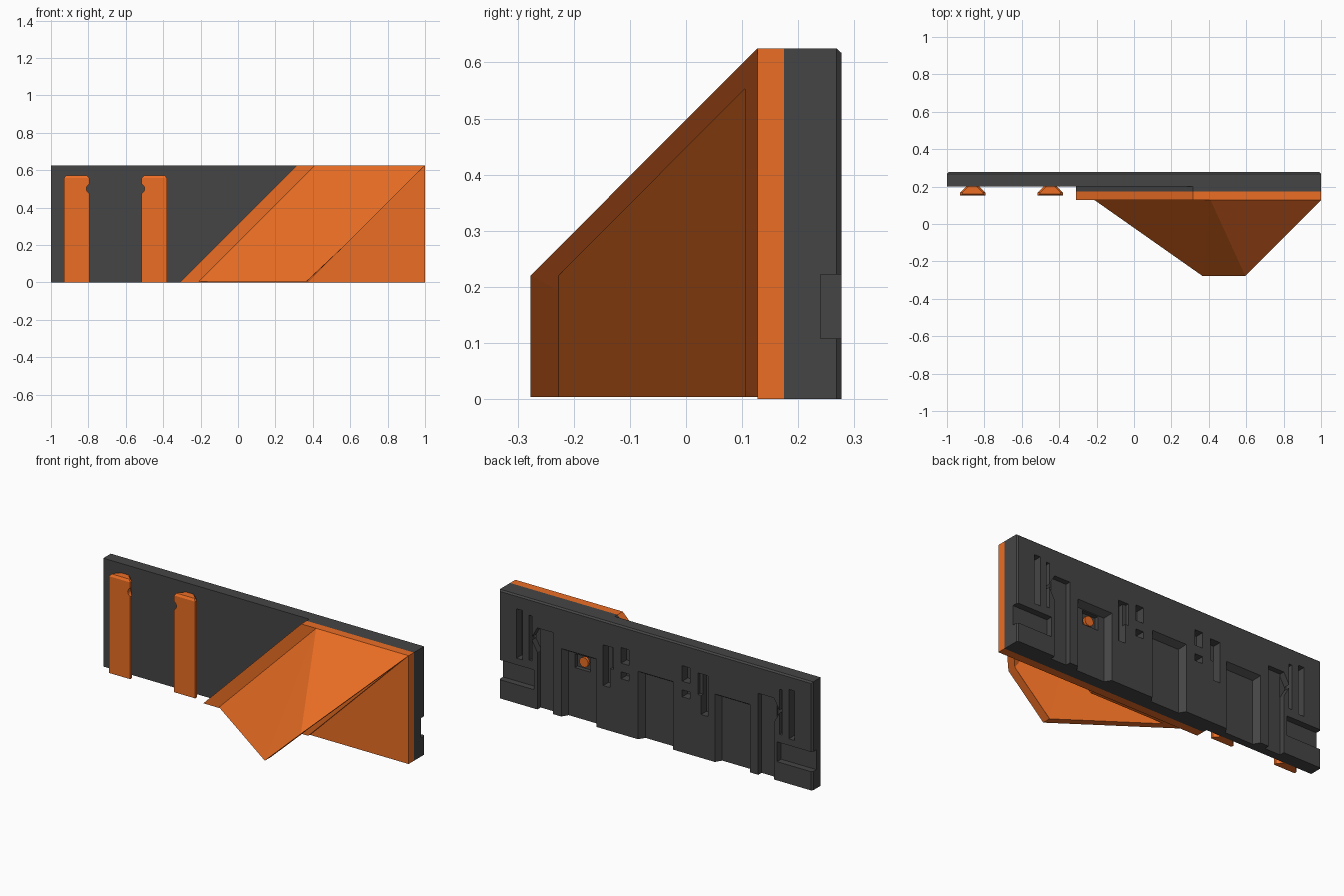
import bpy, bmesh
from mathutils import Vector, Matrix

if "Cube" in bpy.data.objects:
    bpy.data.objects.remove(bpy.data.objects["Cube"])


def material(name, rgb):
    m = bpy.data.materials.new(name)
    m.diffuse_color = (*rgb, 1)
    m.use_nodes = True
    m.node_tree.nodes["Principled BSDF"].inputs["Base Color"].default_value = m.diffuse_color
    return m


ORANGE = material("orange", (0.83, 0.155, 0.018))
DARK = material("dark_grey", (0.06, 0.06, 0.06))


def make(name, bm, mat):
    bmesh.ops.recalc_face_normals(bm, faces=bm.faces)
    me = bpy.data.meshes.new(name)
    bm.to_mesh(me)
    bm.free()
    ob = bpy.data.objects.new(name, me)
    bpy.context.collection.objects.link(ob)
    me.materials.append(mat)
    return ob


def hull(bm, pts):
    """Add the convex solid around a few points."""
    vs = [bm.verts.new(p) for p in pts]
    bmesh.ops.convex_hull(bm, input=vs)
    bmesh.ops.dissolve_limit(bm, angle_limit=0.01, verts=vs, edges=list({e for v in vs for e in v.link_edges}))


def solid(name, pts, mat):
    bm = bmesh.new()
    hull(bm, pts)
    return make(name, bm, mat)


def slab(outline, y0, y1):
    """Points of an x-z outline extruded along y."""
    return [(x, y, z) for y in (y0, y1) for x, z in outline]


def cut(target, cutter):
    mod = target.modifiers.new("cut", "BOOLEAN")
    mod.object = cutter
    mod.solver = "EXACT"
    mod.use_self = True
    bpy.context.view_layer.objects.active = target
    bpy.ops.object.modifier_apply(modifier=mod.name)
    bpy.data.objects.remove(cutter)


def cylinder(bm, r, depth, at, segs=20):
    bmesh.ops.create_cone(bm, cap_ends=True, segments=segs, radius1=r, radius2=r, depth=depth,
                          matrix=Matrix.Translation(at) @ Matrix.Rotation(1.5708, 4, "X"))


H, BACK = 0.625, 0.277

# Long back panel with a chamfered rear edge
panel = solid("back_panel",
              slab([(-1, 0), (1, 0), (1, H), (-1, H)], 0.2, 0.268)
              + [(x, BACK, z) for x in (-0.992, 0.992) for z in (0, H - 0.008)], DARK)

# Slanted spacer and orange mounting plate in front of it
slant = [(-0.31, 0), (1, 0), (1, H), (0.315, H)]
solid("spacer", slab(slant, 0.175, 0.2), DARK)
solid("mounting_plate", slab(slant, 0.127, 0.175), ORANGE)

# Rear recesses, all cut from the back panel
bm = bmesh.new()


def recess(x0, x1, z0, z1, depth, flare=0.0):
    """Pocket in the rear face, opening outwards by flare."""
    f, yb = flare, BACK - depth
    hull(bm, [(x, yb, z) for x in (x0, x1) for z in (z0, z1)]
         + [(x, y, z) for y in (BACK, BACK + 0.02)
            for x in (x0 - f, x1 + f) for z in (z0 - f, z1 + f)])


for x in (-0.49, 0, 0.49):                       # wide channels open at the bottom
    recess(x - 0.09, x + 0.09, -0.05, 0.37, 0.036, 0.022)
recess(0.44, 0.54, 0.285, 0.365, 0.06)           # screw pocket
for s in (-1, 1):
    def mirrored(a, b, *rest):
        recess(min(s * a, s * b), max(s * a, s * b), *rest)
    mirrored(0.655, 0.755, -0.05, 0.47, 0.03)    # outer channels
    mirrored(0.775, 1.05, 0.108, 0.222, 0.037)   # end notches
    mirrored(0.85, 0.888, 0.26, 0.545, 0.05)     # long slots
    mirrored(0.79, 0.808, 0.27, 0.53, 0.045)     # thin spring slots
    mirrored(0.29, 0.335, 0.25, 0.485, 0.05)     # tall keyholes
    mirrored(0.17, 0.22, 0.32, 0.36, 0.05)       # short double slots
    mirrored(0.17, 0.22, 0.41, 0.5, 0.05)
    mirrored(0.27, 0.335, 0.36, 0.485, 0.02)
    # triangular relief beside the thin slots
    hull(bm, slab([(s * 0.755, 0.47), (s * 0.755, 0.33), (s * 0.795, 0.40)], 0.24, 0.3))
cut(panel, make("rear_cutter", bm, DARK))

# Screw seen in the pocket
bm = bmesh.new()
cylinder(bm, 0.028, 0.02, (0.49, 0.222, 0.325))
make("screw", bm, ORANGE)

# Slanted hollow hood, open to the lower right
A, B, C = (-0.21, 0.127, 0.004), (0.41, 0.127, H), (1, 0.127, H)
D, E, F = (0.595, -0.277, 0.22), (0.365, -0.277, 0.004), (0.375, 0.127, 0.004)
hood = solid("hood", [A, B, C, D, E, F], ORANGE)

# Cavity: the hood moved back by the wall thickness and swept out of the open side
tip = [Vector(p) + Vector((0, 0.05, 0)) for p in (D, E)]
rear = [Vector(p) + Vector((0, 0.05, 0)) for p in (A, B, C)]
t = (0.105 - tip[0].y) / (rear[0].y - tip[0].y)
inner = tip + [tip[i].lerp(r, t) for i, r in zip((1, 0, 0), rear)]
cut(hood, solid("hood_cutter", inner + [p + Vector((0.3, 0, -0.3)) for p in inner], ORANGE))

# Two dovetail rails with a round notch in their facing sides
for name, x, side in (("left_rail", -0.8625, 1), ("right_rail", -0.4475, -1)):
    section = [(0.035, 0.2), (0.0675, 0.168), (0.0675, 0.152)]
    pts = [(x + s * w, y, z) for s in (-1, 1) for w, y in section for z in (0, 0.558)]
    pts += [(x + s * (w - 0.012), max(y, 0.16), 0.571) for s in (-1, 1) for w, y in section]
    rail = solid(name, pts, ORANGE)
    bm = bmesh.new()
    cylinder(bm, 0.026, 0.2, (x + side * 0.078, 0.17, 0.5))
    cut(rail, make("notch_cutter", bm, ORANGE))
